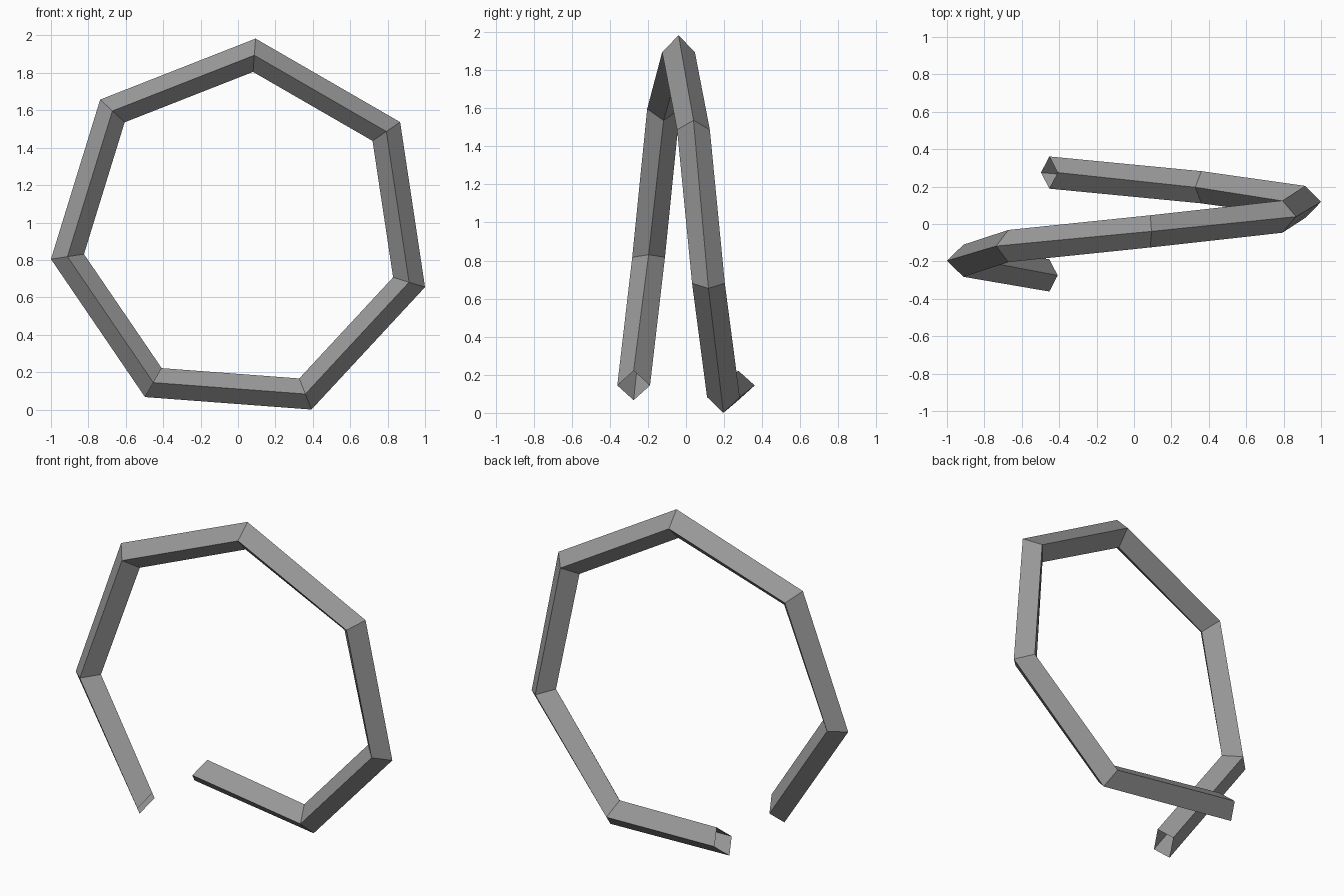
import bpy, bmesh, math

if "Cube" in bpy.data.objects:
    bpy.data.objects.remove(bpy.data.objects["Cube"])

SEGMENTS = 7                 # one full turn
R_OUT, R_IN = 1.0286, 0.85   # outer and inner corner radii
R_MID = (R_OUT + R_IN) / 2
HALF_Y = 0.086               # half depth of the diamond section
CX, CZ = 0.017, 0.9575       # axis of the turn
Y_START, RISE = -0.275, 0.55
START = math.radians(240)

grey = bpy.data.materials.new("grey")
grey.diffuse_color = (0.32, 0.32, 0.32, 1)
grey.use_nodes = True
grey.node_tree.nodes["Principled BSDF"].inputs["Base Color"].default_value = grey.diffuse_color

# Diamond section as (radius, depth), swept once round with open ends
section = [(R_OUT, 0), (R_MID, HALF_Y), (R_IN, 0), (R_MID, -HALF_Y)]
bm = bmesh.new()
rings = []
for i in range(SEGMENTS + 1):
    t = i / SEGMENTS
    a = START - t * math.tau
    rings.append([bm.verts.new((CX + r * math.cos(a),
                                Y_START + RISE * t + d,
                                CZ + r * math.sin(a))) for r, d in section])
for a, b in zip(rings, rings[1:]):
    for k in range(4):
        n = (k + 1) % 4
        bm.faces.new((a[k], a[n], b[n], b[k]))

# Make the walls face away from the middle of the tube
bm.normal_update()
first = bm.faces[:][0]
mid = first.calc_center_median()
if first.normal.dot((mid.x - CX, 0, mid.z - CZ)) < 0:
    bmesh.ops.reverse_faces(bm, faces=bm.faces[:])

mesh = bpy.data.meshes.new("spiral_tube")
bm.to_mesh(mesh)
bm.free()
mesh.materials.append(grey)
tube = bpy.data.objects.new("spiral_tube", mesh)
bpy.context.collection.objects.link(tube)
